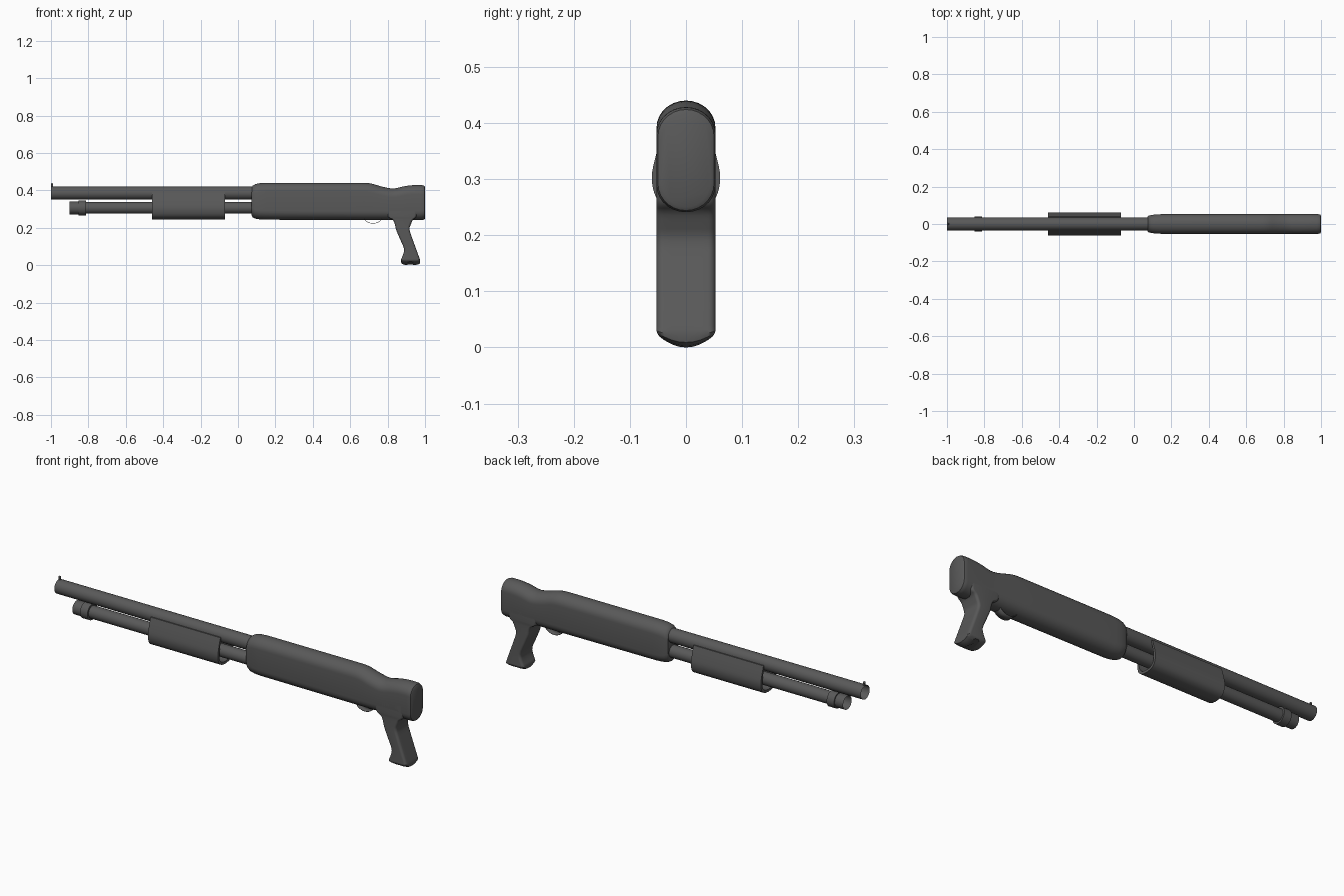
import bpy, bmesh, math

if "Cube" in bpy.data.objects:
    bpy.data.objects.remove(bpy.data.objects["Cube"])

mat = bpy.data.materials.new("dark_grey")
mat.diffuse_color = (0.1, 0.1, 0.1, 1)
mat.use_nodes = True
mat.node_tree.nodes["Principled BSDF"].inputs["Base Color"].default_value = mat.diffuse_color


def finish(name, bm, angle=35):
    bmesh.ops.recalc_face_normals(bm, faces=bm.faces)
    me = bpy.data.meshes.new(name)
    bm.to_mesh(me)
    bm.free()
    me.materials.append(mat)
    ob = bpy.data.objects.new(name, me)
    bpy.context.collection.objects.link(ob)
    bpy.ops.object.select_all(action='DESELECT')
    ob.select_set(True)
    bpy.context.view_layer.objects.active = ob
    bpy.ops.object.shade_smooth_by_angle(angle=math.radians(angle))
    return ob


def loft(name, rings, caps=True, closed=True, angle=35):
    """Skin a list of equally long point rings."""
    bm = bmesh.new()
    vs = [[bm.verts.new(p) for p in r] for r in rings]
    n = len(vs[0])
    for a, b in zip(vs, vs[1:]):
        for i in range(n if closed else n - 1):
            j = (i + 1) % n
            bm.faces.new((a[i], a[j], b[j], b[i]))
    if caps:
        bm.faces.new(vs[0])
        bm.faces.new(vs[-1])
    return finish(name, bm, angle)


def tube(name, z, stations, n=32):
    """Open round tube along x; stations are (x, radius)."""
    loft(name, [[(x, r * math.cos(2 * math.pi * i / n), z + r * math.sin(2 * math.pi * i / n))
                 for i in range(n)] for x, r in stations], caps=False)


def smooth(pts, steps=5):
    """Catmull-Rom through tuples of any length."""
    out = []
    for k in range(len(pts) - 1):
        a, b, c, d = pts[max(k - 1, 0)], pts[k], pts[k + 1], pts[min(k + 2, len(pts) - 1)]
        for s in range(steps):
            t = s / steps
            out.append(tuple(0.5 * (2 * q + (r - p) * t + (2 * p - 5 * q + 4 * r - u) * t * t
                                    + (3 * q - p - 3 * r + u) * t ** 3)
                             for p, q, r, u in zip(a, b, c, d)))
    return out + [pts[-1]]


# barrel and magazine tube with end cap and ring
tube("barrel", 0.385, [(-1.0, 0.035), (0.12, 0.035)])
tube("magazine_tube", 0.306, [(-0.86, 0.031), (0.12, 0.031)])
tube("magazine_cap", 0.306, [(-0.90, 0.034), (-0.853, 0.034), (-0.853, 0.040), (-0.812, 0.040),
                             (-0.812, 0.031)])

# front sight post
bm = bmesh.new()
bmesh.ops.create_cube(bm, size=1)
bmesh.ops.scale(bm, vec=(0.009, 0.008, 0.018), verts=bm.verts)
bmesh.ops.translate(bm, vec=(-0.994, 0, 0.426), verts=bm.verts)
ball = bmesh.ops.create_uvsphere(bm, u_segments=12, v_segments=8, radius=0.006)["verts"]
bmesh.ops.translate(bm, vec=(-0.994, 0, 0.433), verts=ball)
finish("front_sight", bm)

# sliding fore-end: a U-shaped shell around the tubes
half = smooth([(0.040, 0.389), (0.053, 0.345), (0.061, 0.303), (0.053, 0.267), (0.031, 0.249),
               (0, 0.244)], 4)
outer = half + [(-y, z) for y, z in reversed(half[:-1])]
inner = [(y * 0.80, z if z > 0.385 else 0.306 + (z - 0.306) * (0.80 if z < 0.306 else 1.0))
         for y, z in reversed(outer)]
loft("fore_end", [[(x, y, z) for y, z in outer + inner] for x in (-0.46, -0.07)])

# receiver and butt: lofted along x from (x, half width, bottom, top)
W = 0.0525
body = [(0.073, 0.040, 0.266, 0.414), (0.078, 0.044, 0.256, 0.424), (0.092, 0.048, 0.249, 0.433),
        (0.115, 0.051, 0.245, 0.438), (0.15, W, 0.243, 0.440)]
body += smooth([(0.66, W, 0.241, 0.440), (0.71, W, 0.241, 0.437), (0.77, W, 0.241, 0.420),
                (0.83, W, 0.241, 0.410), (0.89, W, 0.241, 0.422), (0.94, W, 0.241, 0.428),
                (0.985, W, 0.241, 0.428)], 4)
body += [(0.996, 0.050, 0.244, 0.424), (1.0, 0.044, 0.250, 0.418)]


def stadium(x, w, zb, zt, n=14):
    pts = []
    for i in range(n + 1):
        a = math.pi * i / n
        pts.append((x, w * math.cos(a), zt - 0.048 + 0.048 * math.sin(a)))
    for i in range(n + 1):
        a = math.pi * i / n
        pts.append((x, -w * math.cos(a), zb + 0.048 - 0.048 * math.sin(a)))
    return pts


loft("receiver_and_butt", [stadium(*s) for s in body])

# pistol grip: rounded-rectangle rings from (z, front x, rear x)
grip = smooth([(0.32, 0.80, 0.96), (0.262, 0.80, 0.955), (0.243, 0.826, 0.936), (0.22, 0.838, 0.925),
               (0.19, 0.845, 0.917), (0.14, 0.866, 0.933), (0.09, 0.887, 0.951),
               (0.06, 0.884, 0.962), (0.032, 0.872, 0.972)], 3)


def grip_ring(z, x0, x1, w=W, sag=0.0, n=6):
    r, cx, hx = 0.013, (x0 + x1) / 2, (x1 - x0) / 2
    pts = []
    for k, (sx, sy) in enumerate(((1, 1), (-1, 1), (-1, -1), (1, -1))):
        for i in range(n + 1):
            a = math.pi / 2 * (k + i / n)
            pts.append((cx + sx * (hx - r) + r * math.cos(a), sy * (w - r) + r * math.sin(a)))
        for t in range(1, 6):      # points across the front and rear faces carry the curved foot
            if k == 1:
                pts.append((cx - hx, (w - r) * (1 - t / 3)))
            elif k == 3:
                pts.append((cx + hx, (w - r) * (t / 3 - 1)))
    return [(x, y, z - sag * (1 - (y / W) ** 2)) for x, y in pts]


rings = [grip_ring(*g) for g in grip]
rings += [grip_ring(0.030, 0.871, 0.974, W, 0.010), grip_ring(0.027, 0.874, 0.972, 0.0515, 0.018),
          grip_ring(0.025, 0.884, 0.962, 0.050, 0.022), grip_ring(0.024, 0.905, 0.940, 0.048, 0.024)]
loft("pistol_grip", rings)

# trigger guard: thin curved strap
path = smooth([(0.675, 0.248), (0.686, 0.233), (0.712, 0.223), (0.740, 0.225), (0.760, 0.236),
               (0.772, 0.248)], 4)
guard = loft("trigger_guard", [[(x, -0.022, z), (x, 0.022, z)] for x, z in path],
             caps=False, closed=False)
mod = guard.modifiers.new("thickness", 'SOLIDIFY')
mod.thickness = 0.002
